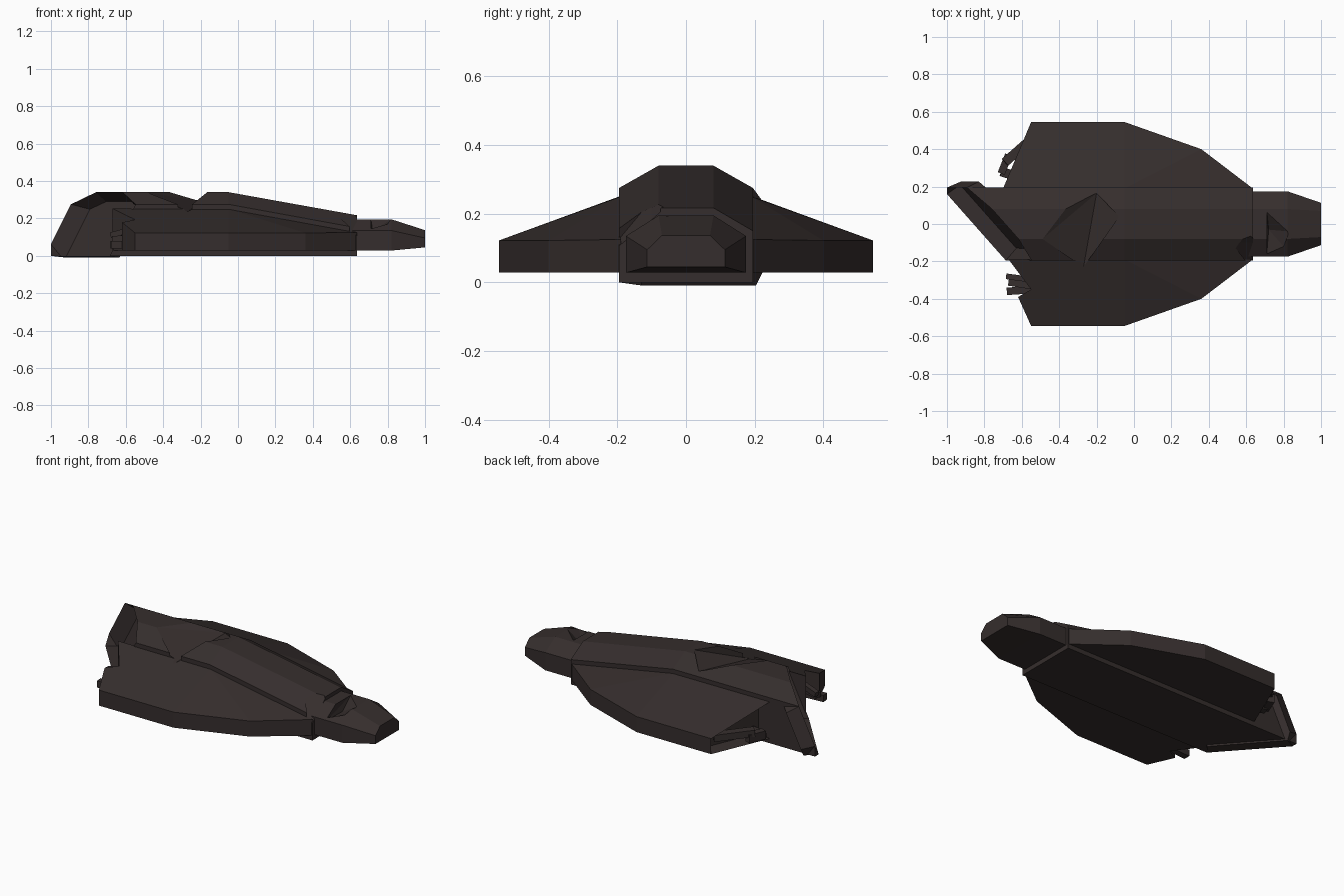
import bpy, bmesh, math
from mathutils import Vector, Matrix

if "Cube" in bpy.data.objects:
    bpy.data.objects.remove(bpy.data.objects["Cube"])

hull_mat = bpy.data.materials.new("dark brown hull")
hull_mat.diffuse_color = (0.036, 0.027, 0.026, 1)
hull_mat.use_nodes = True
hull_mat.node_tree.nodes["Principled BSDF"].inputs["Base Color"].default_value = hull_mat.diffuse_color


def finish(name, bm):
    bmesh.ops.recalc_face_normals(bm, faces=bm.faces)
    me = bpy.data.meshes.new(name)
    bm.to_mesh(me)
    bm.free()
    ob = bpy.data.objects.new(name, me)
    bpy.context.collection.objects.link(ob)
    me.materials.append(hull_mat)
    return ob


def loft(sections):
    """Hexagonal sections: x, bottom z, side y, shoulder z, roof y, roof z."""
    bm = bmesh.new()
    rings = []
    for x, zb, ys, zs, yr, zr in sections:
        pts = [(ys, zb), (ys, zs), (yr, zr), (-yr, zr), (-ys, zs), (-ys, zb)]
        rings.append([bm.verts.new((x, y, z)) for y, z in pts])
    for a, b in zip(rings, rings[1:]):
        for i in range(6):
            j = (i + 1) % 6
            bm.faces.new((a[i], a[j], b[j], b[i]))
    bm.faces.new(rings[0])
    bm.faces.new(rings[-1])
    bmesh.ops.recalc_face_normals(bm, faces=bm.faces)
    return bm


def slice_off(bm, co, no):
    """Remove everything on the normal side and cap the cut."""
    r = bmesh.ops.bisect_plane(bm, geom=bm.verts[:] + bm.edges[:] + bm.faces[:],
                               plane_co=co, plane_no=no, clear_outer=True)
    edges = [e for e in r["geom_cut"] if isinstance(e, bmesh.types.BMEdge)]
    cap = bmesh.ops.contextual_create(bm, geom=edges)["faces"]
    bmesh.ops.recalc_face_normals(bm, faces=bm.faces)
    return cap


def gouge(targets, points):
    """Carve the convex hull of the points, extended upward, out of the targets."""
    bm = bmesh.new()
    for x, y, z in points:
        bm.verts.new((x, y, z))
        bm.verts.new((x, y, 0.6))
    r = bmesh.ops.convex_hull(bm, input=bm.verts)
    bmesh.ops.delete(bm, geom=list({v for v in r["geom_interior"]
                                    if isinstance(v, bmesh.types.BMVert)}), context='VERTS')
    cutter = finish("gouge_cutter", bm)
    cutter.hide_render = True
    for ob in targets:
        m = ob.modifiers.new("gouge", 'BOOLEAN')
        m.operation, m.solver, m.object = 'DIFFERENCE', 'EXACT', cutter
        bpy.context.view_layer.objects.active = ob
        bpy.ops.object.modifier_apply(modifier=m.name)
    bpy.data.objects.remove(cutter)


# Fuselage, torn off diagonally at the tail with a hollow break
bm = loft([(-1.3, 0, .195, .275, .08, .34), (-.05, 0, .195, .275, .08, .34),
           (.635, 0, .195, .15, .08, .217)])
slice_off(bm, (-1, 0, 0), (-1, 0, 0))
cap = slice_off(bm, (-1, .16, 0), (-1, -.886, .5))
bmesh.ops.inset_individual(bm, faces=cap, thickness=.025, depth=-.08)
fuselage = finish("fuselage", bm)

# Nose block
nose = finish("nose", loft([(.6, .028, .175, .135, .08, .195), (.82, .028, .175, .135, .08, .195),
                            (1, .045, .113, .095, .07, .137)]))


# Wings: shared front outline, different torn rear edges
def wing(name, side, rear, hollow):
    bm = bmesh.new()
    xyz = [(-.05, .19, .25), (.635, .19, .125), (.36, .4, .122), (-.05, .545, .122), (-.55, .545, .122)]
    xyz += [(x, y, .122 + (.545 - y) / .35 * .128) for x, y in rear]
    top = [bm.verts.new((x, side * y, z)) for x, y, z in xyz]
    bot = [bm.verts.new((x, side * y, .028)) for x, y, z in xyz]
    bm.faces.new((top[0], top[1], top[2]))
    bm.faces.new((top[0], top[2], top[3]))
    bm.faces.new([top[0]] + top[3:])
    bm.faces.new(bot)
    n = len(top)
    sides = [bm.faces.new((top[i], top[(i + 1) % n], bot[(i + 1) % n], bot[i])) for i in range(n)]
    bmesh.ops.recalc_face_normals(bm, faces=bm.faces)
    if hollow:
        bmesh.ops.inset_individual(bm, faces=[sides[4]], thickness=.018, depth=-.07)
    return finish(name, bm)


left_wing = wing("left_wing", 1, [(-.70, .19)], True)
right_wing = wing("right_wing", -1, [(-.62, .39), (-.55, .35), (-.67, .19)], False)

# Battle damage: large roof gouge, nose gouge and shoulder chip
gouge([fuselage, right_wing], [(-.49, -.08, .341), (-.36, .09, .341), (-.2, .165, .29),
                               (-.08, .04, .341), (-.27, -.23, .235)])
gouge([nose], [(.71, .07, .2), (.83, -.04, .2), (.8, -.12, .17), (.71, -.16, .13), (.72, -.03, .135)])
gouge([fuselage], [(.52, -.1, .24), (.6, -.2, .12), (.66, -.2, .09), (.66, -.1, .17), (.62, -.06, .225)])


# Broken struts sticking out of the wing roots
def strut(name, a, b, width, height):
    a, b = Vector(a), Vector(b)
    bm = bmesh.new()
    rot = (b - a).to_track_quat('X', 'Z').to_matrix().to_4x4()
    bmesh.ops.create_cube(bm, size=1, matrix=Matrix.Translation((a + b) / 2) @ rot
                          @ Matrix.Diagonal(((b - a).length, width, height, 1)))
    finish(name, bm)


strut("left_strut_upper", (-.52, .48, .10), (-.69, .33, .12), .05, .04)
strut("left_strut_lower", (-.58, .24, .07), (-.71, .28, .08), .05, .04)
strut("left_strut_cross", (-.67, .37, .09), (-.71, .27, .09), .04, .05)
strut("right_strut_upper", (-.53, -.30, .15), (-.68, -.28, .11), .03, .03)
strut("right_strut_middle", (-.54, -.33, .10), (-.67, -.31, .09), .04, .03)
strut("right_strut_lower", (-.53, -.35, .06), (-.68, -.36, .06), .04, .04)
